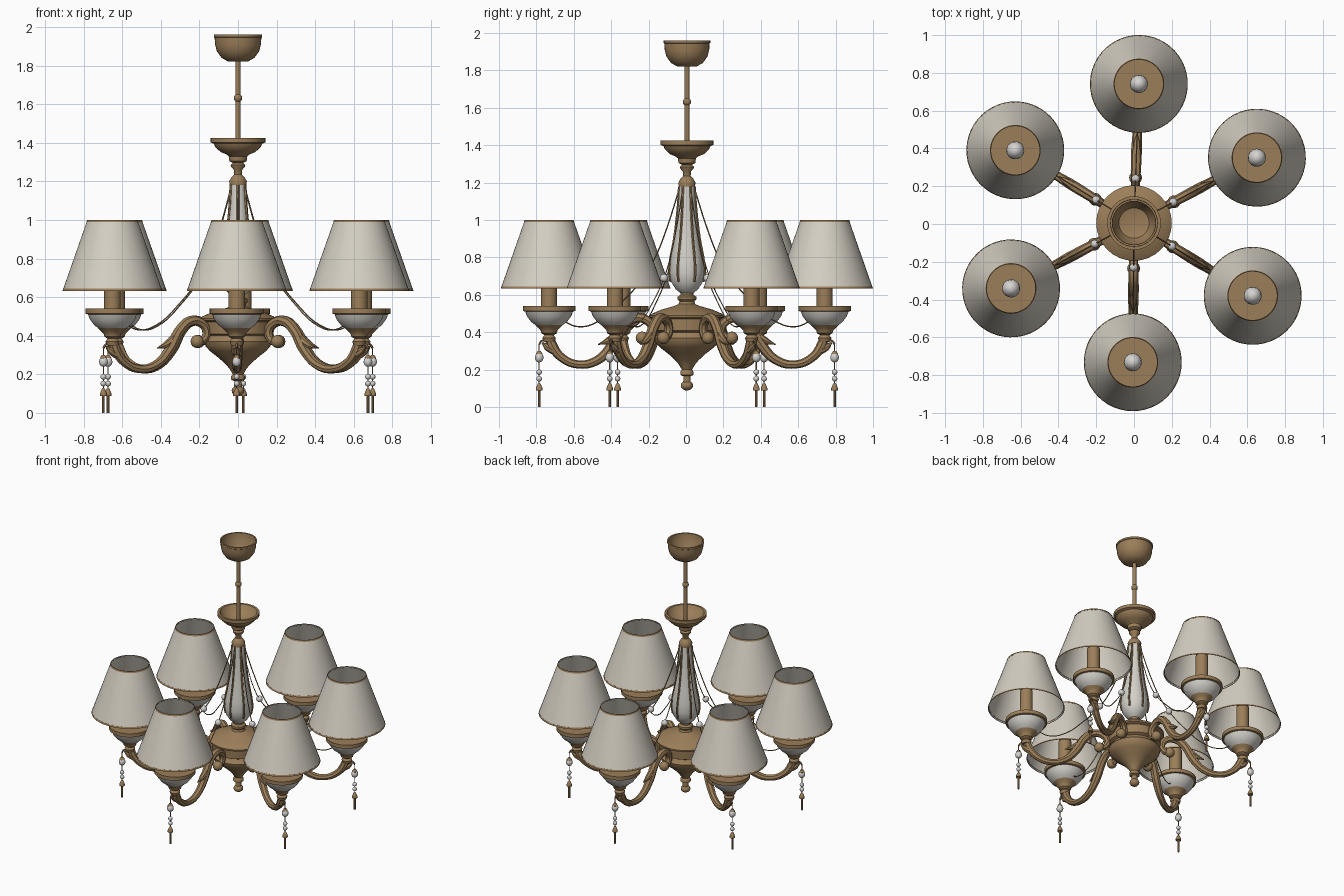
import bpy, bmesh, math
from mathutils import Vector

cube = bpy.data.objects.get("Cube")
if cube:
    bpy.data.objects.remove(cube)

CENTER = Vector((0, 0.005, 0))
REACH = 0.737
ANGLES = [28, 88, 148.5, 208, 269.5, 328.5]


def material(name, color):
    m = bpy.data.materials.new(name)
    m.use_nodes = True
    m.diffuse_color = (*color, 1)
    m.node_tree.nodes["Principled BSDF"].inputs["Base Color"].default_value = (*color, 1)
    return m


BRASS = material("antique_brass", (0.33, 0.21, 0.10))
FABRIC = material("cream_fabric", (0.66, 0.62, 0.54))
CERAMIC = material("white_ceramic", (0.65, 0.63, 0.58))
CRYSTAL = material("pale_crystal", (0.66, 0.65, 0.63))


def finish(name, mesh, mat, arms):
    """Place a mesh once in the middle, or once for every arm."""
    mesh.materials.clear()
    mesh.materials.append(mat)
    for i, angle in enumerate(ANGLES if arms else [0]):
        ob = bpy.data.objects.new(f"{name}_{i + 1}" if arms else name, mesh)
        ob.location = CENTER
        ob.rotation_euler.z = math.radians(angle)
        bpy.context.collection.objects.link(ob)
        if i == 0:
            bpy.ops.object.select_all(action='DESELECT')
            ob.select_set(True)
            bpy.context.view_layer.objects.active = ob
            bpy.ops.object.shade_smooth_by_angle(angle=math.radians(40))


def lathe(name, profile, mat, x=0, arms=False, sides=32):
    """Revolve (radius, height) points around a vertical axis at x."""
    bm = bmesh.new()
    verts = [bm.verts.new((r, 0, z)) for r, z in profile]
    edges = [bm.edges.new(pair) for pair in zip(verts, verts[1:])]
    bmesh.ops.spin(bm, geom=verts + edges, cent=(0, 0, 0), axis=(0, 0, 1),
                   angle=math.tau, steps=sides, use_merge=True)
    bmesh.ops.remove_doubles(bm, verts=bm.verts, dist=0.0001)
    bmesh.ops.recalc_face_normals(bm, faces=bm.faces)
    bmesh.ops.translate(bm, verts=bm.verts, vec=(x, 0, 0))
    mesh = bpy.data.meshes.new(name)
    bm.to_mesh(mesh)
    bm.free()
    finish(name, mesh, mat, arms)


def tube(name, points, radius, mat, tapers=None, sides=2):
    """Smooth tube through (distance, height) points, repeated per arm."""
    curve = bpy.data.curves.new(name, 'CURVE')
    curve.dimensions = '3D'
    curve.bevel_depth = radius
    curve.bevel_resolution = sides
    curve.resolution_u = 6
    curve.use_fill_caps = True
    spline = curve.splines.new('BEZIER')
    spline.bezier_points.add(len(points) - 1)
    for i, (p, (r, z)) in enumerate(zip(spline.bezier_points, points)):
        p.co = (r, 0, z)
        p.handle_left_type = p.handle_right_type = 'AUTO'
        p.radius = tapers[i] if tapers else 1
    temp = bpy.data.objects.new(name, curve)
    bpy.context.collection.objects.link(temp)
    deps = bpy.context.evaluated_depsgraph_get()
    mesh = bpy.data.meshes.new_from_object(temp.evaluated_get(deps))
    bpy.data.objects.remove(temp)
    finish(name, mesh, mat, True)


def ball(name, x, z, r, mat, arms=True, stretch=1.0):
    arc = [math.pi * i / 8 for i in range(9)]
    lathe(name, [(r * math.sin(a), z - r * stretch * math.cos(a)) for a in arc],
          mat, x, arms, 16)


# Ceiling canopy, open at the top, and hanging rod
lathe("ceiling_canopy", [(0, 1.82), (0.05, 1.82), (0.085, 1.84), (0.11, 1.875),
      (0.119, 1.91), (0.121, 1.945), (0.125, 1.948), (0.125, 1.96), (0.115, 1.96),
      (0.112, 1.91), (0.08, 1.85), (0, 1.83)], BRASS)
lathe("hanging_rod", [(0.013, 1.34), (0.013, 1.615), (0.02, 1.622), (0.022, 1.632),
      (0.02, 1.642), (0.013, 1.65), (0.013, 1.83)], BRASS, sides=16)

# Upper dish and its turned neck
lathe("upper_dish", [(0, 1.18), (0.043, 1.18), (0.046, 1.2), (0.035, 1.22),
      (0.02, 1.235), (0.022, 1.26), (0.036, 1.275), (0.038, 1.285), (0.026, 1.295),
      (0.045, 1.305), (0.048, 1.33), (0.06, 1.34), (0.09, 1.352), (0.118, 1.378),
      (0.125, 1.395), (0.142, 1.402), (0.142, 1.425), (0.126, 1.425),
      (0.105, 1.385), (0.06, 1.36), (0, 1.355)], BRASS)

# Ceramic vase with slim ribs
VASE = [(0.035, 0.61), (0.06, 0.63), (0.085, 0.67), (0.093, 0.72), (0.087, 0.79),
        (0.07, 0.88), (0.056, 0.98), (0.046, 1.08), (0.04, 1.18)]
lathe("central_vase", VASE, CERAMIC)
tube("vase_rib", [(r + 0.002, z) for r, z in VASE[2:]], 0.007, BRASS, sides=1)

# Central hub with dome above and turned drop below
lathe("central_hub", [(0, 0.13), (0.02, 0.13), (0.019, 0.165), (0.035, 0.172),
      (0.035, 0.19), (0.027, 0.2), (0.045, 0.23), (0.062, 0.25), (0.1, 0.285),
      (0.145, 0.32), (0.168, 0.345), (0.175, 0.37), (0.162, 0.385), (0.155, 0.40),
      (0.175, 0.41), (0.178, 0.47), (0.198, 0.478), (0.2, 0.49), (0.185, 0.5),
      (0.14, 0.52), (0.07, 0.54), (0.045, 0.55), (0.04, 0.565), (0.05, 0.575),
      (0.05, 0.59), (0.035, 0.6), (0.035, 0.62), (0, 0.62)], BRASS)
ball("bottom_finial", 0, 0.115, 0.033, BRASS, arms=False, stretch=0.8)

# Curved arms with a curled inner end and leaf tips
tube("curved_arm", [(0.235, 0.365), (0.2, 0.38), (0.185, 0.42), (0.215, 0.465), (0.28, 0.475),
     (0.34, 0.43), (0.4, 0.33), (0.48, 0.25), (0.58, 0.228), (0.67, 0.265),
     (0.72, 0.33), (REACH, 0.385)], 0.027, BRASS,
     [0.8, 0.8, 0.85, 0.9, 1, 1.05, 1.05, 0.9, 0.8, 0.85, 1, 0.9])
ball("arm_scroll", 0.24, 0.37, 0.034, BRASS)
tube("arm_leaf", [(0.36, 0.4), (0.42, 0.355), (0.475, 0.335)], 0.024, BRASS, [1, 0.8, 0.1])
tube("arm_end_leaf", [(0.69, 0.29), (0.745, 0.32), (0.775, 0.345)], 0.022, BRASS, [1, 0.9, 0.2])

# Lamp holders: turned neck, ceramic bowl, brass rim and candle sleeve
lathe("lamp_neck", [(0, 0.35), (0.03, 0.35), (0.036, 0.37), (0.025, 0.385),
      (0.042, 0.395), (0.045, 0.41), (0.06, 0.425), (0.075, 0.44), (0, 0.44)],
      BRASS, REACH, True, 24)
lathe("lamp_bowl", [(0.068, 0.435), (0.095, 0.455), (0.118, 0.485), (0.128, 0.512)],
      CERAMIC, REACH, True)
lathe("lamp_bowl_rim", [(0.124, 0.51), (0.14, 0.514), (0.14, 0.54), (0, 0.54)],
      BRASS, REACH, True)
lathe("candle_sleeve", [(0.043, 0.535), (0.043, 0.76), (0, 0.76)], BRASS, REACH, True, 24)
ball("light_bulb", REACH, 0.81, 0.048, CRYSTAL, stretch=1.25)

# Fabric shades with thin edge trim
lathe("lamp_shade", [(0.258, 0.635), (0.13, 1.0)], FABRIC, REACH, True, 48)
for label, r, z, slope in (("lower", 0.258, 0.633, -0.0035), ("upper", 0.1335, 0.99, -0.0035)):
    lathe(f"shade_{label}_trim", [(r - 0.002, z), (r + 0.001, z),
          (r + 0.001 + slope, z + 0.011), (r - 0.002 + slope, z + 0.011)],
          BRASS, REACH, True, 48)

# Thin swags with one bead each
tube("bead_swag", [(0.04, 1.17), (0.11, 0.95), (0.17, 0.8), (0.235, 0.69),
     (0.34, 0.57), (0.48, 0.455), (0.58, 0.43), (0.67, 0.465)], 0.0035, BRASS, sides=0)
ball("swag_bead", 0.235, 0.69, 0.022, CRYSTAL)

# Hanging pendants
DROP = 0.79
tube("pendant_hook", [(0.74, 0.345), (0.775, 0.355), (DROP, 0.335)], 0.006, BRASS, sides=1)
lathe("pendant_wire", [(0.003, 0.1), (0.003, 0.34)], BRASS, DROP, True, 6)
ball("pendant_large_bead", DROP, 0.265, 0.023, CRYSTAL, stretch=1.15)
for i, z in enumerate((0.187, 0.152)):
    ball(f"pendant_small_bead_{'upper' if i == 0 else 'lower'}", DROP, z, 0.015, CRYSTAL)
lathe("pendant_cap", [(0, 0.3), (0.008, 0.3), (0.018, 0.285), (0.014, 0.28), (0, 0.28)],
      BRASS, DROP, True, 12)
lathe("pendant_bell", [(0, 0.13), (0.008, 0.125), (0.018, 0.1), (0.018, 0.088), (0, 0.088)],
      BRASS, DROP, True, 12)
lathe("pendant_tassel", [(0, 0), (0.007, 0), (0.007, 0.09)], BRASS, DROP, True, 8)
